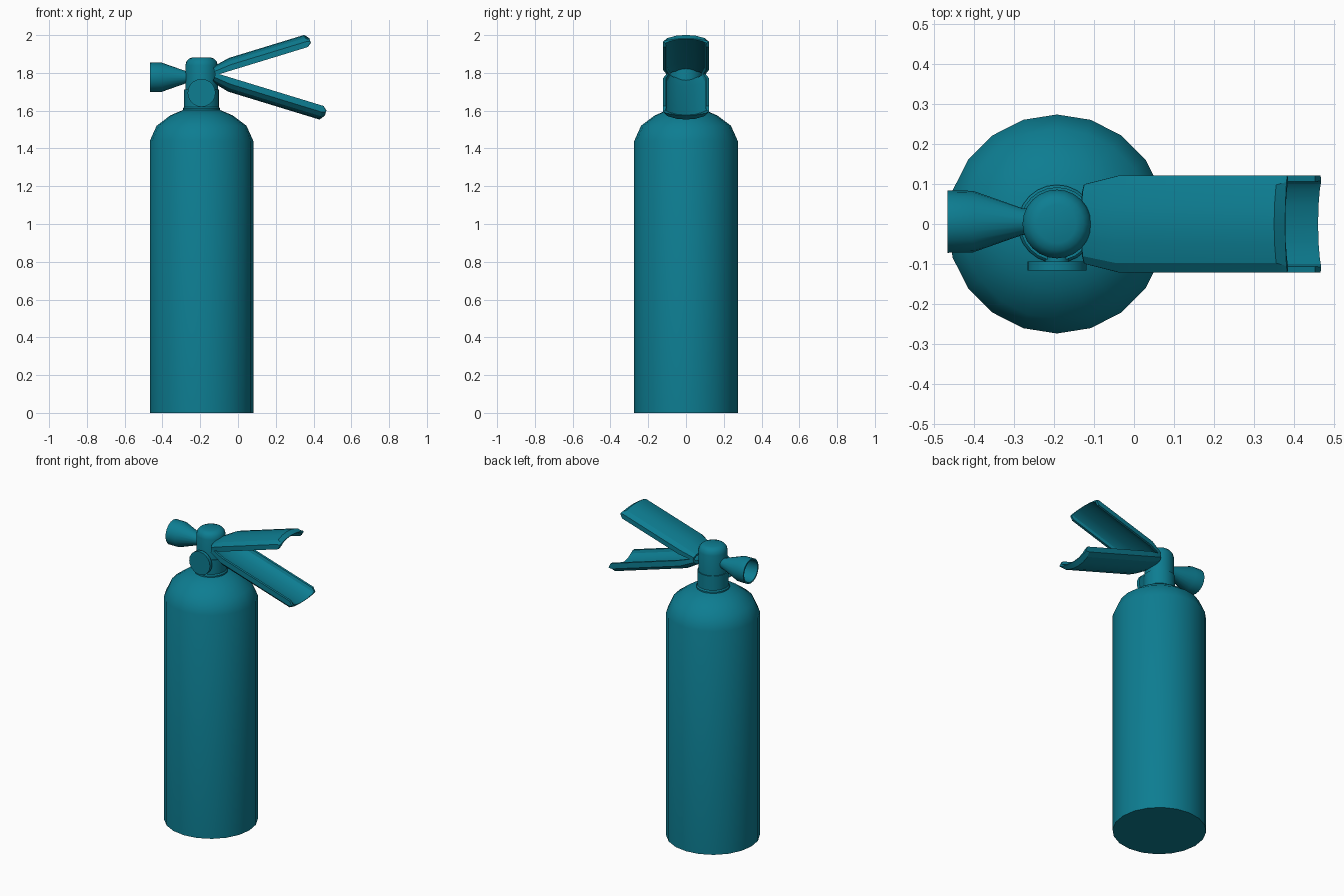
import bpy, bmesh, math
from mathutils import Matrix, Vector

if "Cube" in bpy.data.objects:
    bpy.data.objects.remove(bpy.data.objects["Cube"])

CX = -0.193  # cylinder axis

teal = bpy.data.materials.new("teal_paint")
teal.diffuse_color = (0.004, 0.205, 0.285, 1)
teal.use_nodes = True
teal.node_tree.nodes["Principled BSDF"].inputs["Base Color"].default_value = teal.diffuse_color


def finish(name, bm, angle=35):
    bmesh.ops.remove_doubles(bm, verts=bm.verts, dist=1e-5)
    bmesh.ops.recalc_face_normals(bm, faces=bm.faces)
    mesh = bpy.data.meshes.new(name)
    bm.to_mesh(mesh)
    bm.free()
    mesh.materials.append(teal)
    ob = bpy.data.objects.new(name, mesh)
    bpy.context.collection.objects.link(ob)
    bpy.ops.object.select_all(action='DESELECT')
    ob.select_set(True)
    bpy.context.view_layer.objects.active = ob
    bpy.ops.object.shade_smooth_by_angle(angle=math.radians(angle))
    return ob


def skin(bm, rings):
    """Bridge successive rings of points with quads."""
    vs = [[bm.verts.new(p) for p in r] for r in rings]
    n = len(vs[0])
    for a, b in zip(vs, vs[1:]):
        for i in range(n):
            j = (i + 1) % n
            bm.faces.new((a[i], a[j], b[j], b[i]))
    return vs


def lathe(name, profile, sides, matrix):
    """Turn (radius, height) points about local z and cap both ends."""
    bm = bmesh.new()
    rings = [[matrix @ Vector((r * math.cos(2 * math.pi * k / sides),
                               r * math.sin(2 * math.pi * k / sides), z))
              for k in range(sides)] for r, z in profile]
    vs = skin(bm, rings)
    bm.faces.new(vs[0])
    bm.faces.new(vs[-1])
    return finish(name, bm)


upright = Matrix.Translation((CX, 0, 0))

# Tank with domed shoulder
lathe("tank", [(0.274, 0), (0.274, 1.44), (0.238, 1.52), (0.165, 1.575),
               (0.09, 1.607)], 20, upright)

# Neck with a thin collar, then the rounded valve head
lathe("neck", [(0.098, 1.59), (0.098, 1.612), (0.092, 1.62), (0.092, 1.712)],
      24, upright)
lathe("valve_head", [(0.086, 1.70), (0.086, 1.84), (0.08, 1.861),
                     (0.067, 1.875), (0.048, 1.882)], 24, upright)

# Pressure gauge disc on the front
lathe("gauge", [(0.074, 0), (0.074, 0.022)], 20,
      Matrix.Translation((CX, -0.094, 1.694)) @ Matrix.Rotation(math.pi / 2, 4, 'X'))
lathe("gauge_stem", [(0.03, 0), (0.03, 0.03)], 12,
      Matrix.Translation((CX, -0.07, 1.694)) @ Matrix.Rotation(math.pi / 2, 4, 'X'))

# Flared hollow nozzle pointing to -x
lathe("nozzle", [(0.033, 0.06), (0.033, 0.085), (0.077, 0.21), (0.078, 0.274),
                 (0.069, 0.274), (0.067, 0.21), (0.03, 0.11)], 20,
      Matrix.Translation((CX, 0.006, 1.777)) @ Matrix.Rotation(-math.pi / 2, 4, 'Y'))

# Half cross-section of a lever: outer arch and inner arch, rim to middle
OUTER = [(0.121, 0.0), (0.121, 0.03), (0.098, 0.05), (0.05, 0.063), (0, 0.067)]
INNER = [(0.106, 0.0), (0.100, 0.016), (0.086, 0.026), (0.046, 0.036), (0, 0.039)]
# Bevelled end, tapering to a thin edge
TIP_OUT = [(0.121, 0.02), (0.121, 0.024), (0.105, 0.030), (0.05, 0.039), (0, 0.042)]
TIP_IN = [(0.108, 0.016), (0.100, 0.019), (0.086, 0.026), (0.046, 0.036), (0, 0.039)]


def section(out, inn):
    mirror = lambda pts: [(-y, h) for y, h in reversed(pts[:-1])]
    loop_out = out + mirror(out)
    loop_in = inn + mirror(inn)
    return loop_out + loop_in[::-1]


def lever(name, root_z, length, flip, hscale):
    bm = bmesh.new()
    c, s = math.cos(math.radians(17)), math.sin(math.radians(17))

    def ring(a, sec, wy, wh):
        return [Vector((-0.13 + a * c - h * wh * s, y * wy,
                        root_z + flip * (a * s + h * wh * c))) for y, h in sec]

    full, tip = section(OUTER, INNER), section(TIP_OUT, TIP_IN)
    vs = skin(bm, [ring(0.012, full, 0.82, 0.7 * hscale),
                   ring(0.105, full, 1, hscale),
                   ring(length, full, 1, hscale),
                   ring(length + 0.021, tip, 1, hscale)])
    # Cap the thin sheet ends with a strip of quads
    for loop in (vs[0], vs[-1]):
        n = len(loop)
        for i in range(n // 2 - 1):
            bm.faces.new((loop[i], loop[i + 1], loop[n - 2 - i], loop[n - 1 - i]))
    return finish(name, bm, 24)


# Squeeze lever above, carry handle below (mirrored arch)
lever("upper_lever", 1.784, 0.523, 1, 1.0)
lever("lower_handle", 1.803, 0.61, -1, 1.12)
